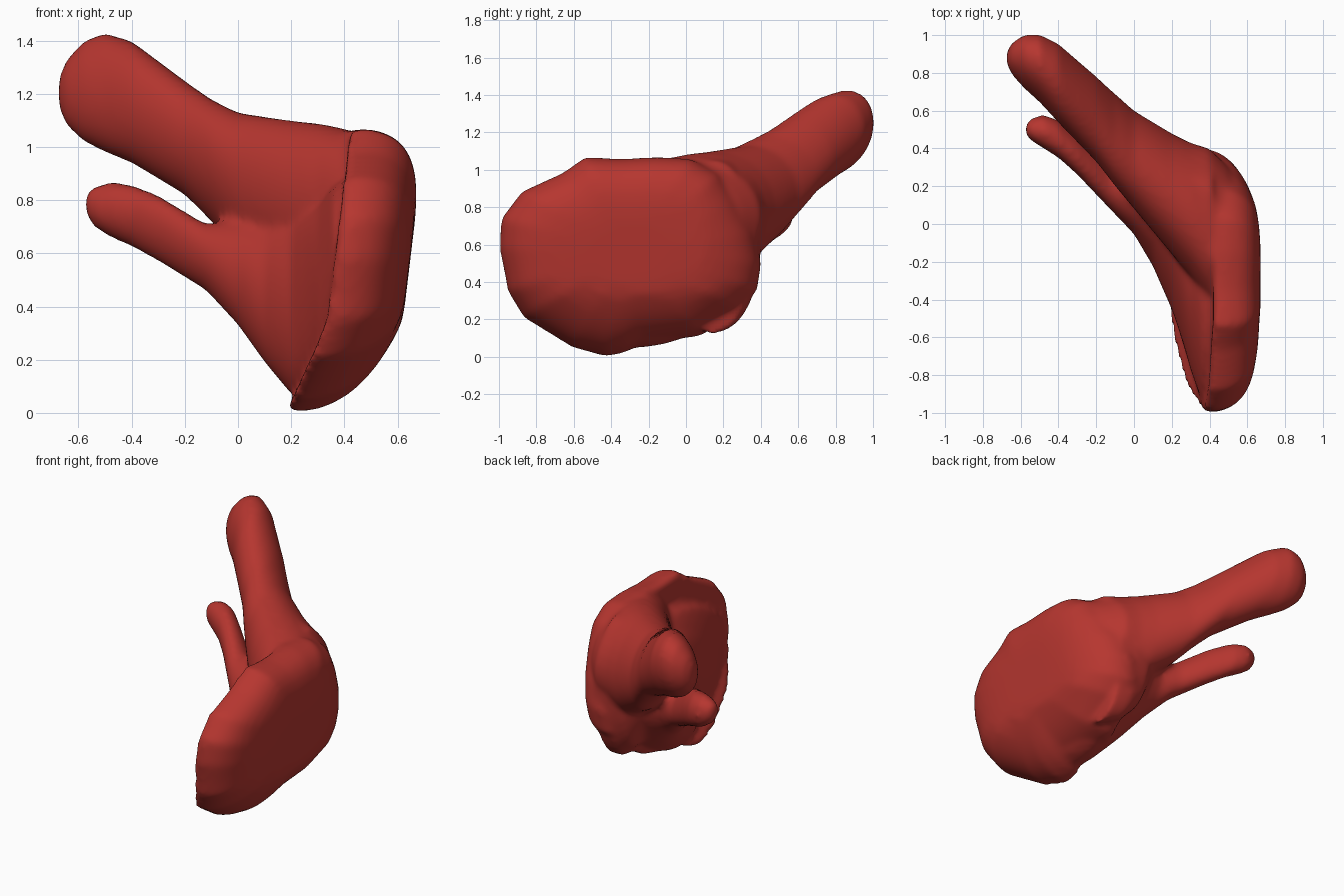
import bpy, bmesh, math
from mathutils import Vector

cube = bpy.data.objects.get("Cube")
if cube:
    bpy.data.objects.remove(cube, do_unlink=True)

red = bpy.data.materials.new("tissue_red")
red.use_nodes = True
colour = (0.47, 0.037, 0.029, 1)
red.diffuse_color = colour
red.node_tree.nodes["Principled BSDF"].inputs["Base Color"].default_value = colour


def skin(bm, rings):
    """Bridge consecutive rings of equal length and cap both ends."""
    loops = [[bm.verts.new(p) for p in ring] for ring in rings]
    n = len(loops[0])
    faces = []
    for a, b in zip(loops, loops[1:]):
        for i in range(n):
            j = (i + 1) % n
            faces.append(bm.faces.new((a[i], a[j], b[j], b[i])))
    faces += [bm.faces.new(loops[0][::-1]), bm.faces.new(loops[-1])]
    bmesh.ops.recalc_face_normals(bm, faces=faces)


def oval(x, y0, y1, z0, z1, lean=0, n=32):
    """Upright oval section at x; a positive lean moves its top backwards."""
    ring = []
    for i in range(n):
        a = math.tau * i / n
        dz = (z1 - z0) / 2 * math.sin(a)
        y = (y0 + y1) / 2 + (y1 - y0) / 2 * math.cos(a) + lean * dz
        ring.append((x, y, (z0 + z1) / 2 + dz))
    return ring


# Outer slab: domed outward from an inner seam
outline = [(-1, .58), (-.99, .74), (-.88, .885), (-.66, .985), (-.54, 1.07),
           (-.35, 1.06), (-.15, 1.07), (.03, 1.06), (.18, .98), (.28, .84),
           (.37, .66), (.405, .5), (.385, .36), (.3, .25), (.08, .11),
           (-.23, .07), (-.33, .02), (-.43, 0), (-.61, .05), (-.87, .21),
           (-.955, .35), (-.975, .46)]
centre = Vector((-.3, .56))


def slab_ring(scale, depth):
    ring = []
    for p in outline:
        y, z = centre + (Vector(p) - centre) * scale
        seam = min(.18 + .46 * z, .295 + .12 * z) - .15 * max(0, y - .1)
        ring.append((seam + depth, y, z))
    return ring


layers = [(.5, .02), (.85, .005), (.985, -.005)]
for step in range(1, 15):
    a = math.radians(6 * step)
    layers.append((math.cos(a) ** .5, .285 * math.sin(a) ** .75))

# Two lobes and their shared root: x, y range, z range, lean
upper = [(-.675, .85, .91, 1.15, 1.26), (-.645, .79, .96, 1.08, 1.33, .1),
         (-.58, .72, 1.0, 1.02, 1.4, .15), (-.5, .65, 1.0, .98, 1.43, .18),
         (-.4, .54, .95, .94, 1.4, .18), (-.2, .33, .78, .82, 1.25, .12),
         (-.1, .2, .69, .72, 1.18), (0, .08, .6, .6, 1.13),
         (.2, -.16, .48, .45, 1.1), (.3, -.28, .43, .42, 1.09),
         (.4, -.42, .4, .42, 1.07), (.5, -.42, .3, .42, 1.03)]
lower = [(-.575, .47, .53, .75, .83), (-.545, .44, .56, .7, .85),
         (-.48, .4, .58, .66, .87), (-.4, .35, .55, .625, .86),
         (-.3, .26, .47, .57, .82), (-.12, .07, .33, .46, .71),
         (0, -.05, .28, .33, .72, .2), (.1, -.2, .28, .19, .74, .4),
         (.2, -.42, .28, .07, .76, .45), (.25, -.59, .28, .05, .77, .3),
         (.3, -.77, .3, .05, .78, .15), (.36, -.95, .3, .07, .86),
         (.46, -.88, .25, .15, .92)]
root = [(.1, .1, .34, .45, .95), (.2, .05, .4, .25, 1.04),
        (.3, 0, .4, .15, 1.06), (.42, -.1, .38, .12, 1.05)]

# Parts are fused into one soft skin
bm = bmesh.new()
skin(bm, [slab_ring(*layer) for layer in layers])
for stations in (upper, lower, root):
    skin(bm, [oval(*s) for s in stations])
mesh = bpy.data.meshes.new("slab_and_lobes")
bm.to_mesh(mesh)
bm.free()
mesh.materials.append(red)
for poly in mesh.polygons:
    poly.use_smooth = True
body = bpy.data.objects.new("slab_and_lobes", mesh)
bpy.context.collection.objects.link(body)

remesh = body.modifiers.new("fuse", "REMESH")
remesh.mode = "VOXEL"
remesh.voxel_size = .018
remesh.use_smooth_shade = True
soften = body.modifiers.new("soften", "SMOOTH")
soften.factor = .5
soften.iterations = 12
